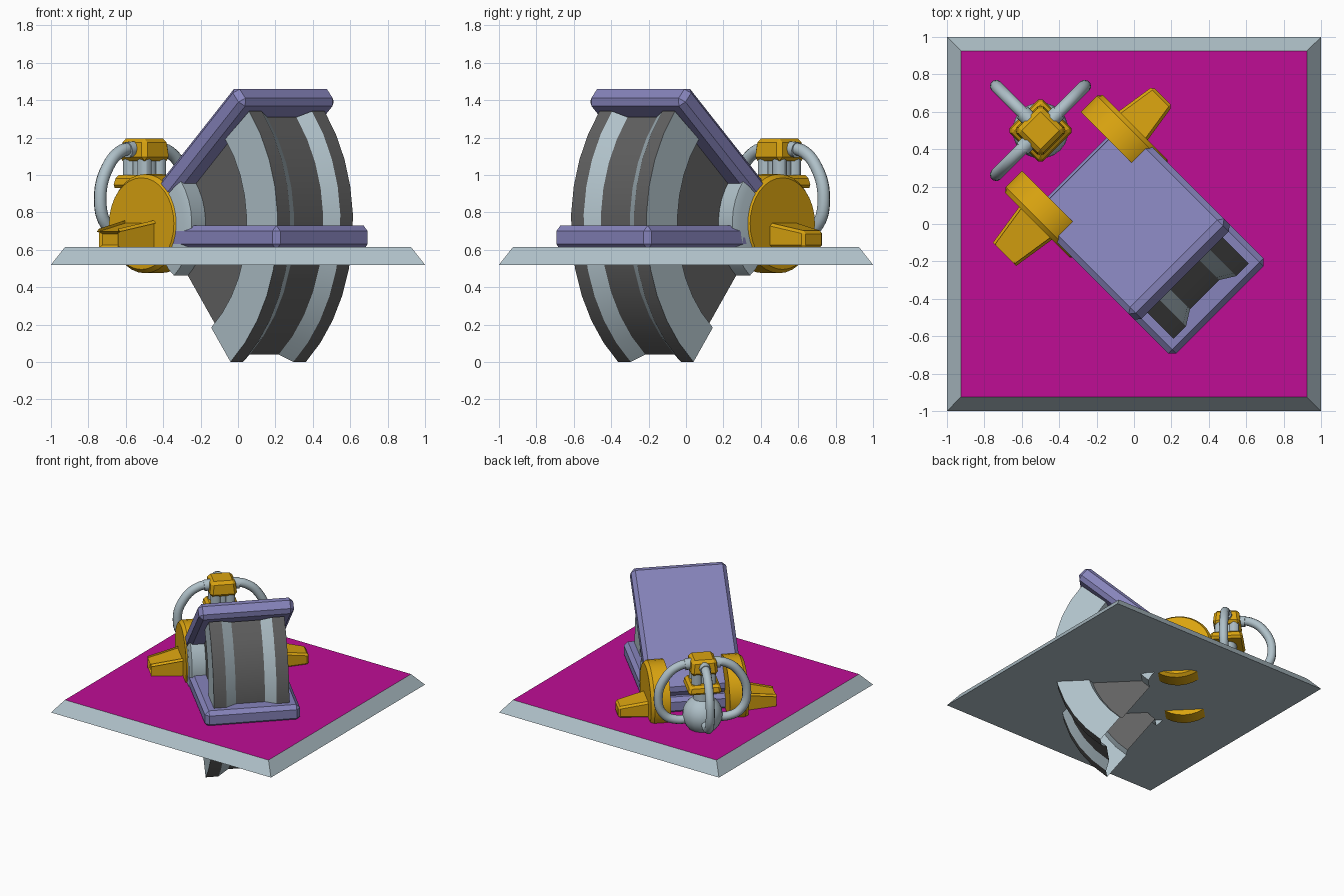
import bpy, bmesh
from math import radians, sin, cos, pi
from mathutils import Matrix, Vector

old = bpy.data.objects.get("Cube")
if old:
    bpy.data.objects.remove(old, do_unlink=True)

TURN = Matrix.Rotation(radians(-45), 4, 'Z')   # the turret sits diagonally on its plate
PIVOT = Vector((-0.36, 0, 0.74))
POD = Vector((-0.707, 0, 0))


def material(name, r, g, b):
    m = bpy.data.materials.new(name)
    m.use_nodes = True
    m.diffuse_color = (r, g, b, 1)
    m.node_tree.nodes["Principled BSDF"].inputs["Base Color"].default_value = (r, g, b, 1)
    return m


LIGHT = material("light grey", 0.43, 0.53, 0.58)
DARK = material("dark grey", 0.12, 0.12, 0.12)
PURPLE = material("purple", 0.24, 0.23, 0.50)
YELLOW = material("yellow", 0.70, 0.37, 0.005)
MAGENTA = material("magenta", 0.52, 0.004, 0.30)


def finish(name, bm, mats, turn=TURN, smooth=False):
    bmesh.ops.recalc_face_normals(bm, faces=bm.faces)
    bm.transform(turn)
    me = bpy.data.meshes.new(name)
    bm.to_mesh(me)
    bm.free()
    for m in mats:
        me.materials.append(m)
    ob = bpy.data.objects.new(name, me)
    bpy.context.collection.objects.link(ob)
    if smooth:
        bpy.ops.object.select_all(action='DESELECT')
        ob.select_set(True)
        bpy.context.view_layer.objects.active = ob
        bpy.ops.object.shade_smooth_by_angle(angle=radians(30))
    return ob


def block(name, size, loc, mat, bevel=0.0, tilt=0.0, taper=(1, 1), axis=2):
    """Box, optionally narrowed at its far end along an axis, chamfered and tilted."""
    bm = bmesh.new()
    bmesh.ops.create_cube(bm, size=1)
    others = [i for i in range(3) if i != axis]
    for v in bm.verts:
        if v.co[axis] > 0:
            for i, t in zip(others, taper):
                v.co[i] *= t
        v.co = Vector(a * b for a, b in zip(v.co, size))
    if bevel:
        bmesh.ops.bevel(bm, geom=bm.edges[:], offset=bevel, segments=1, affect='EDGES')
    bm.transform(Matrix.Translation(loc) @ Matrix.Rotation(tilt, 4, 'Y'))
    return finish(name, bm, [mat])


def revolve(bm, profile, start, end, steps):
    """Sweep (radius, side) points about the pivot's sideways axis."""
    rows = []
    for k in range(steps + 1):
        a = start + (end - start) * k / steps
        rows.append([bm.verts.new(PIVOT + Vector((r * cos(a), y, r * sin(a)))) for r, y in profile])
    for r0, r1 in zip(rows, rows[1:]):
        for i in range(len(profile) - 1):
            bm.faces.new((r0[i], r0[i + 1], r1[i + 1], r1[i]))
    bmesh.ops.remove_doubles(bm, verts=bm.verts, dist=0.0005)


def tube(name, points, radius, mat):
    cu = bpy.data.curves.new(name, 'CURVE')
    cu.dimensions = '3D'
    cu.bevel_depth = radius
    cu.bevel_resolution = 3
    cu.resolution_u = 6
    cu.use_fill_caps = True
    sp = cu.splines.new('BEZIER')
    sp.bezier_points.add(len(points) - 1)
    for bp, p in zip(sp.bezier_points, points):
        bp.co = TURN @ Vector(p)
        bp.handle_left_type = bp.handle_right_type = 'AUTO'
    cu.materials.append(mat)
    ob = bpy.data.objects.new(name, cu)
    bpy.context.collection.objects.link(ob)


# Ground plate with sloping rim and coloured top
bm = bmesh.new()
bmesh.ops.create_cube(bm, size=2)
for v in bm.verts:
    top = v.co.z > 0
    s = 0.925 if top else 1
    v.co = (v.co.x * s, v.co.y * s, 0.615 if top else 0.52)
bm.normal_update()
for f in bm.faces:
    f.material_index = 1 if f.normal.z > 0.9 else 0
finish("ground_plate", bm, [LIGHT, MAGENTA], Matrix())

# Turret floor and sloping cover
block("turret_floor", (1.08, 0.72, 0.13), (0.11, 0, 0.665), PURPLE, 0.03)
block("sloping_cover", (1.02, 0.72, 0.125), (-0.015, 0, 1.094), PURPLE, 0.03, radians(-41.9))

# Swinging drum sector: hub, recessed walls, rims and centre band, open at its ends
half = [(0, 0.36), (0.31, 0.36), (0.355, 0.345), (0.355, 0.24), (0.69, 0.24),
        (0.71, 0.285), (0.945, 0.285), (0.945, 0.19), (0.92, 0.15), (0.895, 0.11)]
profile = half + [(r, -y) for r, y in reversed(half)]
bm = bmesh.new()
revolve(bm, profile, radians(-51.5), radians(39.5), 10)
for f in bm.faces:
    c = f.calc_center_median()
    wall = abs(abs(c.y) - 0.24) < 0.003 and (c - PIVOT).length > 0.4
    f.material_index = 1 if wall or abs(c.y) < 0.05 else 0
finish("drum_sector", bm, [LIGHT, DARK], smooth=True)

for side, word in ((1, "left"), (-1, "right")):
    # Trunnion disc
    bm = bmesh.new()
    ring = [(0, 0.223), (0.265, 0.223), (0.265, 0.345), (0.245, 0.37), (0, 0.37)]
    revolve(bm, [(r, y * side) for r, y in ring], 0, 2 * pi, 32)
    finish(word + "_trunnion_disc", bm, [YELLOW], smooth=True)
    # Tapered outrigger foot
    bm = bmesh.new()
    bmesh.ops.create_cube(bm, size=1)
    for v in bm.verts:
        tip = v.co.y > 0
        v.co = (-0.375 + v.co.x * (0.15 if tip else 0.23),
                side * (0.59 if tip else 0.33),
                0.61 if v.co.z < 0 else (0.70 if tip else 0.75))
    bmesh.ops.bevel(bm, geom=bm.edges[:], offset=0.015, segments=1, affect='EDGES')
    finish(word + "_outrigger", bm, [YELLOW])

# Rear pod: ball, neck, collar, posts and cap
bm = bmesh.new()
bmesh.ops.create_uvsphere(bm, u_segments=20, v_segments=12, radius=0.15,
                          matrix=Matrix.Translation(POD + Vector((0, 0, 0.72))))
finish("pod_ball", bm, [LIGHT], smooth=True)
bm = bmesh.new()
bmesh.ops.create_cone(bm, cap_ends=True, segments=16, radius1=0.07, radius2=0.07, depth=0.35,
                      matrix=Matrix.Translation(POD + Vector((0, 0, 0.92))))
finish("pod_neck", bm, [LIGHT], smooth=True)
block("pod_collar", (0.26, 0.26, 0.07), POD + Vector((0, 0, 0.965)), YELLOW, 0.018, taper=(0.88, 0.88))
block("pod_cap", (0.21, 0.21, 0.12), POD + Vector((0, 0, 1.135)), YELLOW, 0.022, taper=(0.88, 0.88))
bm = bmesh.new()
for sx in (-1, 1):
    for sy in (-1, 1):
        at = POD + Vector((sx * 0.055, sy * 0.055, 1.04))
        bmesh.ops.create_cone(bm, cap_ends=True, segments=12, radius1=0.038, radius2=0.038,
                              depth=0.1, matrix=Matrix.Translation(at))
finish("pod_posts", bm, [LIGHT], smooth=True)

# Three looping hoses from cap to ball, each with a cuff
loop = [(0.08, 1.14), (0.17, 1.13), (0.28, 1.04), (0.335, 0.87), (0.29, 0.735), (0.2, 0.69), (0.1, 0.69)]
for dx, dy, word in ((-1, 0, "rear"), (0, 1, "left"), (0, -1, "right")):
    path = [POD + Vector((dx * d, dy * d, z)) for d, z in loop]
    tube(word + "_hose", path, 0.034, LIGHT)
    tube(word + "_hose_cuff", [path[0], path[0].lerp(path[1], 0.6)], 0.043, LIGHT)
